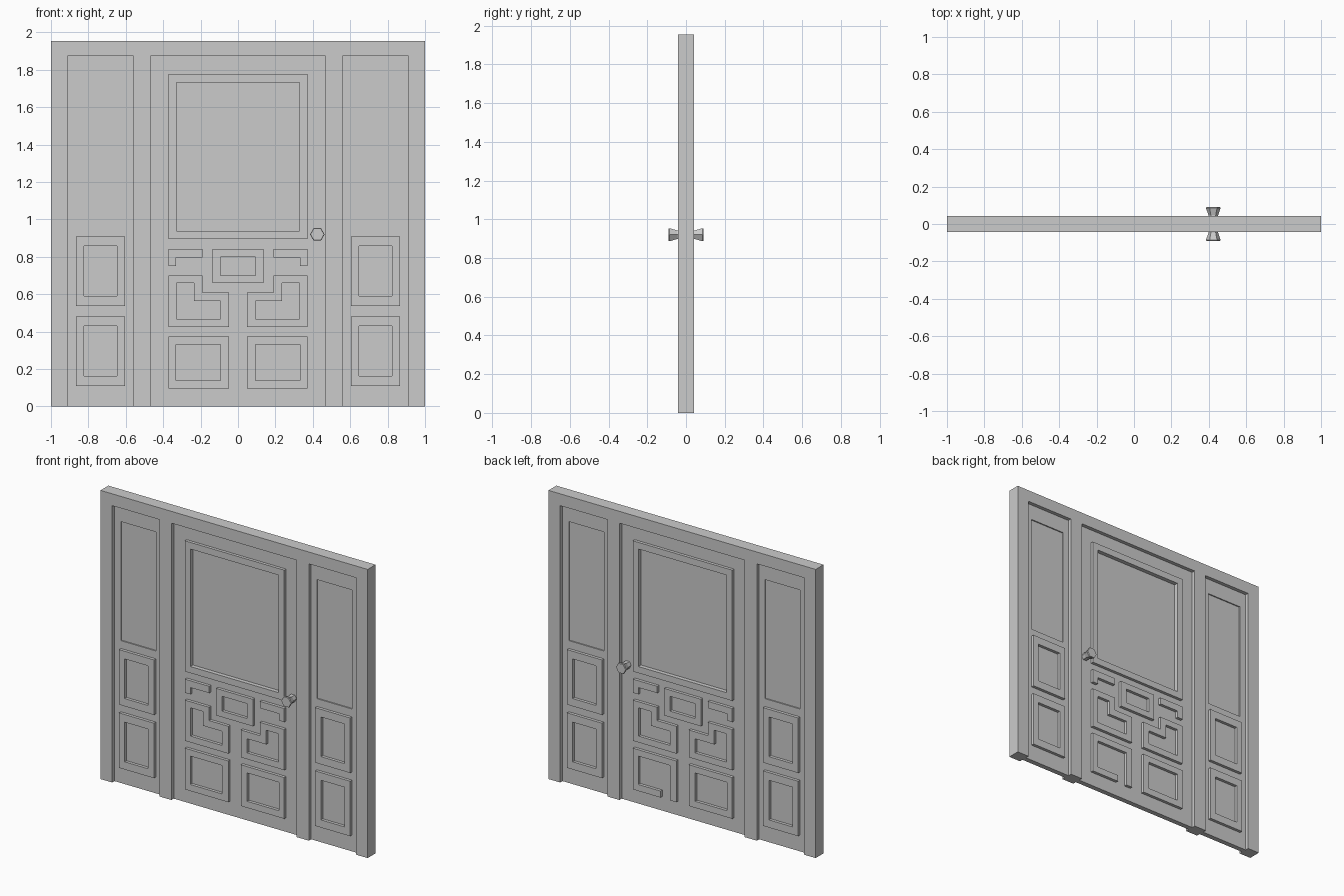
import bpy, bmesh, math

if "Cube" in bpy.data.objects:
    bpy.data.objects.remove(bpy.data.objects["Cube"])

FRAME, LEAF, RAISED, GLASS = 0.042, 0.017, 0.037, 0.009  # half thicknesses


def rect(x0, x1, z0, z1):
    return [(x0, z0), (x1, z0), (x1, z1), (x0, z1)]


def flip(loop):
    return [(-x, z) for x, z in loop]


def finish(bm, name):
    bmesh.ops.recalc_face_normals(bm, faces=bm.faces)
    me = bpy.data.meshes.new(name)
    bm.to_mesh(me)
    bm.free()
    ob = bpy.data.objects.new(name, me)
    bpy.context.collection.objects.link(ob)
    return ob


def slab(name, outer, y0, y1, inner=None):
    """Prism of an outline along y; with inner, a border of matching corners."""
    bm = bmesh.new()
    n = len(outer)
    make = lambda loop, y: [bm.verts.new((x, y, z)) for x, z in loop]
    a, b = make(outer, y0), make(outer, y1)
    pairs = [(a, b)]
    if inner:
        c, d = make(inner, y0), make(inner, y1)
        pairs += [(c, d), (a, c), (b, d)]
    else:
        bm.faces.new(a)
        bm.faces.new(b)
    for p, q in pairs:
        for i in range(n):
            j = (i + 1) % n
            bm.faces.new((p[i], p[j], q[j], q[i]))
    return finish(bm, name)


# Surround with three openings reaching the floor
half = [(0.469, 1.873), (0.469, 0), (0.559, 0), (0.559, 1.873),
        (0.912, 1.873), (0.912, 0), (1, 0), (1, 1.953)]
slab("door_surround", half + flip(half)[::-1], -FRAME, FRAME)

# Door leaf with window
window = rect(-0.33, 0.33, 0.938, 1.733)
slab("door_leaf", rect(-0.469, 0.469, 0, 1.873), -LEAF, LEAF, window)
slab("door_window", window, -GLASS, GLASS)
slab("window_border", rect(-0.372, 0.372, 0.894, 1.778), -RAISED, RAISED, window)

# Centre panel border
slab("centre_panel", rect(-0.137, 0.137, 0.659, 0.842), -RAISED, RAISED,
     rect(-0.094, 0.094, 0.70, 0.80))

# Outlines on the right half, mirrored to the left
corner = [(0.19, 0.842), (0.19, 0.796), (0.331, 0.796),
          (0.331, 0.75), (0.372, 0.75), (0.372, 0.842)]
step_out = [(0.372, 0.425), (0.372, 0.70), (0.19, 0.70),
            (0.19, 0.61), (0.047, 0.61), (0.047, 0.425)]
step_in = [(0.33, 0.468), (0.33, 0.659), (0.236, 0.659),
           (0.236, 0.563), (0.094, 0.563), (0.094, 0.468)]
low_out, low_in = rect(0.047, 0.372, 0.096, 0.375), rect(0.094, 0.331, 0.14, 0.332)
glass = rect(0.603, 0.865, 0.963, 1.768)

for side, m in (("right", list), ("left", flip)):
    slab("corner_trim_" + side, m(corner), -RAISED, RAISED)
    slab("stepped_panel_" + side, m(step_out), -RAISED, RAISED, m(step_in))
    # Sidelight with glass and two bordered panels
    slab("sidelight_" + side, m(rect(0.559, 0.912, 0, 1.873)), -LEAF, LEAF, m(glass))
    slab("sidelight_glass_" + side, m(glass), -GLASS, GLASS)
    for level, z in (("lower", 0.11), ("upper", 0.538)):
        slab(f"sidelight_panel_{level}_{side}", m(rect(0.603, 0.865, z, z + 0.372)),
             -RAISED, RAISED, m(rect(0.647, 0.823, z + 0.052, z + 0.32)))

# Bottom panels; the right one has a gap in its rear border
slab("bottom_panel_left", flip(low_out), -RAISED, RAISED, flip(low_in))
slab("bottom_panel_right", low_out, -RAISED, 0, low_in)
gapped = [(0.047, 0.096), (0.094, 0.096), (0.094, 0.332), (0.331, 0.332), (0.331, 0.14),
          (0.165, 0.14), (0.165, 0.096), (0.372, 0.096), (0.372, 0.375), (0.047, 0.375)]
slab("bottom_panel_right_rear", gapped, 0, RAISED)

# Six-sided flared knobs, one per face
for side, s in (("front", -1), ("rear", 1)):
    bm = bmesh.new()
    rings = []
    for y, r in ((0.01, 0.026), (0.047, 0.026), (0.085, 0.039), (0.091, 0.036)):
        rings.append([bm.verts.new((0.424 + r * math.cos(k * math.pi / 3), s * y,
                                    0.92 + r * math.sin(k * math.pi / 3))) for k in range(6)])
    for p, q in zip(rings, rings[1:]):
        for i in range(6):
            j = (i + 1) % 6
            bm.faces.new((p[i], p[j], q[j], q[i]))
    bm.faces.new(rings[0])
    bm.faces.new(rings[-1])
    finish(bm, "knob_" + side)
